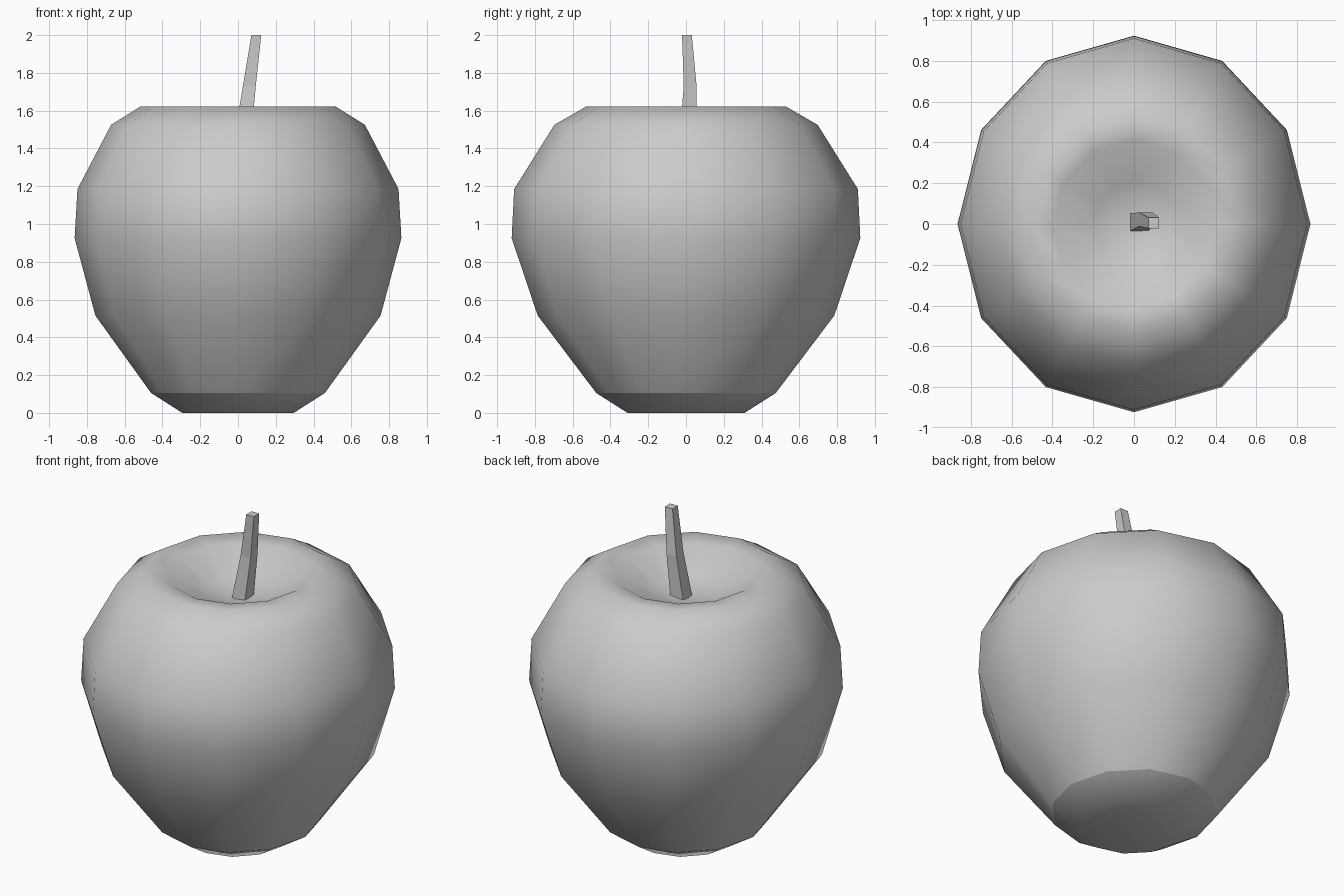
import bpy, bmesh, math

cube = bpy.data.objects.get("Cube")
if cube:
    bpy.data.objects.remove(cube, do_unlink=True)


def make_material(name, color):
    mat = bpy.data.materials.new(name)
    mat.use_nodes = True
    mat.diffuse_color = color
    mat.node_tree.nodes["Principled BSDF"].inputs["Base Color"].default_value = color
    return mat


grey = make_material("light grey", (0.6, 0.6, 0.6, 1))


def loft(name, rings, smooth, crease_height=None):
    """Bridge rings of points, given from the bottom up; a one-point ring is a pole."""
    bm = bmesh.new()
    loops = [[bm.verts.new(p) for p in ring] for ring in rings]
    for low, high in zip(loops, loops[1:]):
        n = max(len(low), len(high))
        for i in range(n):
            j = (i + 1) % n
            corners = [low[i % len(low)], low[j % len(low)],
                       high[j % len(high)], high[i % len(high)]]
            bm.faces.new(list(dict.fromkeys(corners)))
    for end in (loops[0], loops[-1]):
        if len(end) > 1:
            bm.faces.new(end)
    bmesh.ops.recalc_face_normals(bm, faces=bm.faces)
    for face in bm.faces:
        face.smooth = smooth
    if crease_height is not None:
        for edge in bm.edges:
            if all(abs(v.co.z - crease_height) < 0.001 for v in edge.verts):
                edge.smooth = False
    mesh = bpy.data.meshes.new(name)
    bm.to_mesh(mesh)
    bm.free()
    mesh.materials.append(grey)
    obj = bpy.data.objects.new(name, mesh)
    bpy.context.collection.objects.link(obj)
    return obj


def oval(rx, ry, z, sides=12):
    if rx == 0:
        return [(0, 0, z)]
    turns = [math.tau * i / sides for i in range(sides)]
    return [(rx * math.cos(a), ry * math.sin(a), z) for a in turns]


def square(x, y, z, half):
    return [(x + sx * half, y + sy * half, z)
            for sx, sy in ((-1, -1), (1, -1), (1, 1), (-1, 1))]


# Fruit body: hollowed base, bulging sides, rolled rim and dimple
profile = [(0, 0, 0.06), (0.295, 0.31, 0), (0.46, 0.475, 0.105),
           (0.755, 0.785, 0.515), (0.865, 0.923, 0.925), (0.85, 0.91, 1.185),
           (0.672, 0.697, 1.525), (0.515, 0.527, 1.623), (0.4, 0.41, 1.61),
           (0.2, 0.205, 1.5), (0, 0, 1.46)]
loft("fruit_body", [oval(*p) for p in profile], True, crease_height=0.105)

# Bent square stem, tapering upward
stem = [(0.025, 0.01, 1.46, 0.044), (0.06, 0.022, 1.73, 0.034),
        (0.097, 0.005, 2.0, 0.026)]
loft("stem", [square(*s) for s in stem], False)
